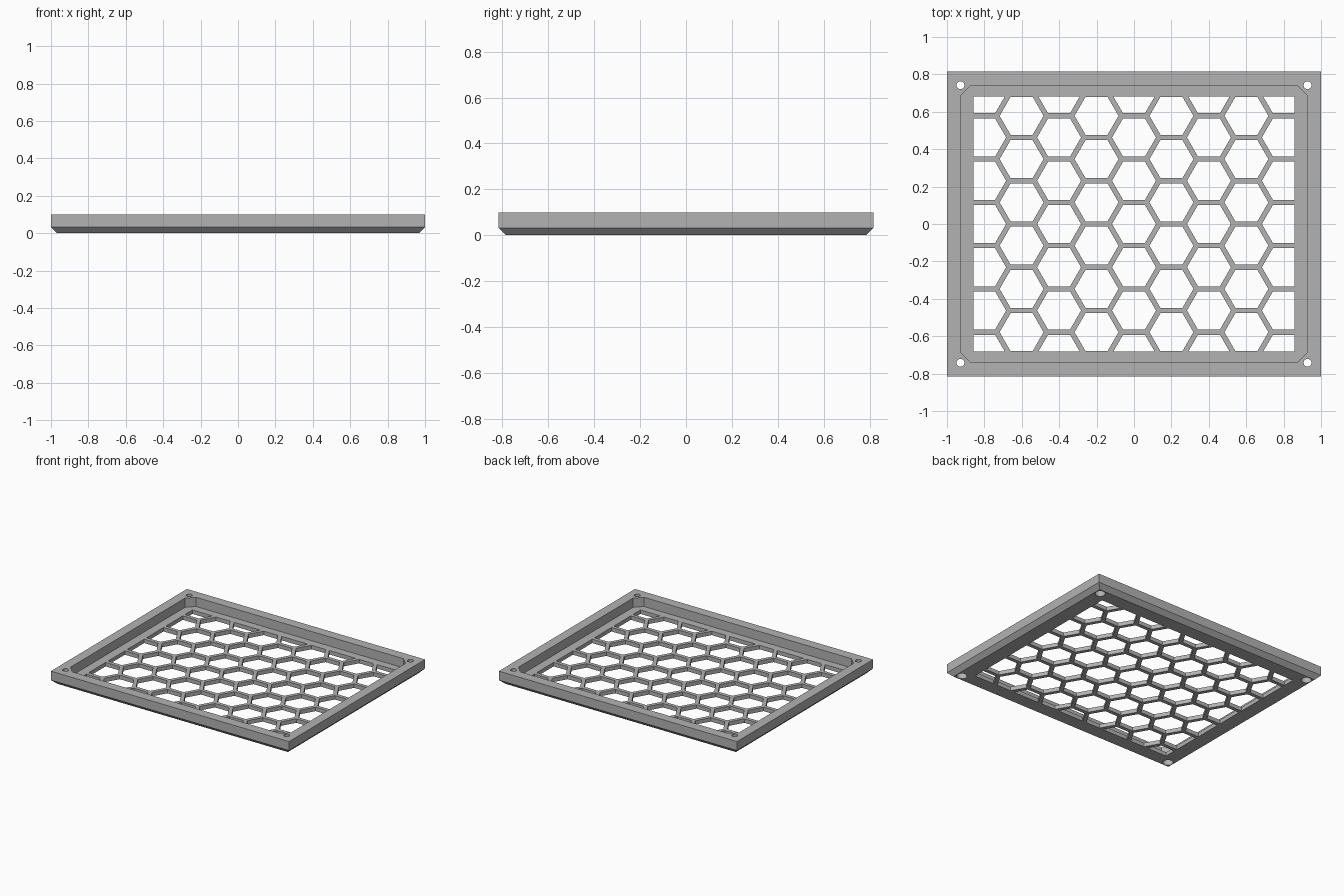
import bpy
import bmesh
from math import cos, sin, pi, sqrt

cube = bpy.data.objects.get("Cube")
if cube:
    bpy.data.objects.remove(cube, do_unlink=True)

HALF_X, HALF_Y, HEIGHT = 1.0, 0.816, 0.1
CHAMFER, FLOOR = 0.032, 0.03
POCKET_X, POCKET_Y, POCKET_CORNER = 0.926, 0.741, 0.055
OPEN_X, OPEN_Y = 0.859, 0.681
PITCH, BAR = 0.2313, 0.028
HOLE_R, BORE_R, BORE_DEPTH = 0.021, 0.036, 0.045

grey = bpy.data.materials.new("Plain grey")
grey.use_nodes = True
colour = (0.45, 0.45, 0.45, 1)
grey.diffuse_color = colour
grey.node_tree.nodes["Principled BSDF"].inputs["Base Color"].default_value = colour


def make_object(name, bm):
    bmesh.ops.recalc_face_normals(bm, faces=bm.faces)
    mesh = bpy.data.meshes.new(name)
    bm.to_mesh(mesh)
    bm.free()
    mesh.materials.append(grey)
    obj = bpy.data.objects.new(name, mesh)
    bpy.context.collection.objects.link(obj)
    return obj


def rect(x, y, corner=0):
    """Rectangle outline, optionally with cut corners."""
    if not corner:
        return [(-x, -y), (x, -y), (x, y), (-x, y)]
    c = corner
    return [(-x + c, -y), (x - c, -y), (x, -y + c), (x, y - c),
            (x - c, y), (-x + c, y), (-x, y - c), (-x, -y + c)]


def ngon(cx, cy, r, n):
    return [(cx + r * cos(2 * pi * i / n), cy + r * sin(2 * pi * i / n)) for i in range(n)]


def loft(bm, sections):
    """Solid through a stack of (outline, z) sections."""
    rings = [[bm.verts.new((x, y, z)) for x, y in pts] for pts, z in sections]
    for low, high in zip(rings, rings[1:]):
        for i in range(len(low)):
            j = (i + 1) % len(low)
            bm.faces.new((low[i], low[j], high[j], high[i]))
    bm.faces.new(rings[0][::-1])
    bm.faces.new(rings[-1])


def cut(body, cutter):
    mod = body.modifiers.new(cutter.name, "BOOLEAN")
    mod.operation, mod.solver, mod.object = "DIFFERENCE", "EXACT", cutter
    bpy.context.view_layer.objects.active = body
    bpy.ops.object.modifier_apply(modifier=mod.name)
    bpy.data.objects.remove(cutter, do_unlink=True)


# Frame tray with a chamfered underside
bm = bmesh.new()
loft(bm, [(rect(HALF_X - CHAMFER, HALF_Y - CHAMFER), 0),
          (rect(HALF_X, HALF_Y), CHAMFER), (rect(HALF_X, HALF_Y), HEIGHT)])
tray = make_object("honeycomb_tray", bm)

# Recessed pocket
bm = bmesh.new()
outline = rect(POCKET_X, POCKET_Y, POCKET_CORNER)
loft(bm, [(outline, FLOOR), (outline, HEIGHT + 0.1)])
cut(tray, make_object("pocket_cutter", bm))

# Honeycomb cells, trimmed to the rectangular opening
bm = bmesh.new()
cell_r = (PITCH - BAR) / sqrt(3)
for col in range(-4, 5):
    for row in range(-4, 5):
        cx = col * PITCH * sqrt(3) / 2
        cy = (row + 0.5 * (col % 2)) * PITCH
        if abs(cy) < OPEN_Y + 0.05:
            bm.faces.new([bm.verts.new((x, y, -0.1)) for x, y in ngon(cx, cy, cell_r, 6)])
for co, no in (((OPEN_X, 0, 0), (1, 0, 0)), ((-OPEN_X, 0, 0), (-1, 0, 0)),
               ((0, OPEN_Y, 0), (0, 1, 0)), ((0, -OPEN_Y, 0), (0, -1, 0))):
    bmesh.ops.bisect_plane(bm, geom=bm.verts[:] + bm.edges[:] + bm.faces[:],
                           plane_co=co, plane_no=no, clear_outer=True)
grown = bmesh.ops.extrude_face_region(bm, geom=bm.faces[:], use_keep_orig=True)
top = [v for v in grown["geom"] if isinstance(v, bmesh.types.BMVert)]
bmesh.ops.translate(bm, verts=top, vec=(0, 0, 0.18))
cut(tray, make_object("cell_cutter", bm))

# Corner screw holes, wider from below
bm = bmesh.new()
for sx in (-1, 1):
    for sy in (-1, 1):
        x, y = sx * 0.928, sy * 0.742
        wide, narrow = ngon(x, y, BORE_R, 24), ngon(x, y, HOLE_R, 24)
        loft(bm, [(wide, -0.1), (wide, BORE_DEPTH),
                  (narrow, BORE_DEPTH), (narrow, HEIGHT + 0.1)])
cut(tray, make_object("screw_hole_cutter", bm))
